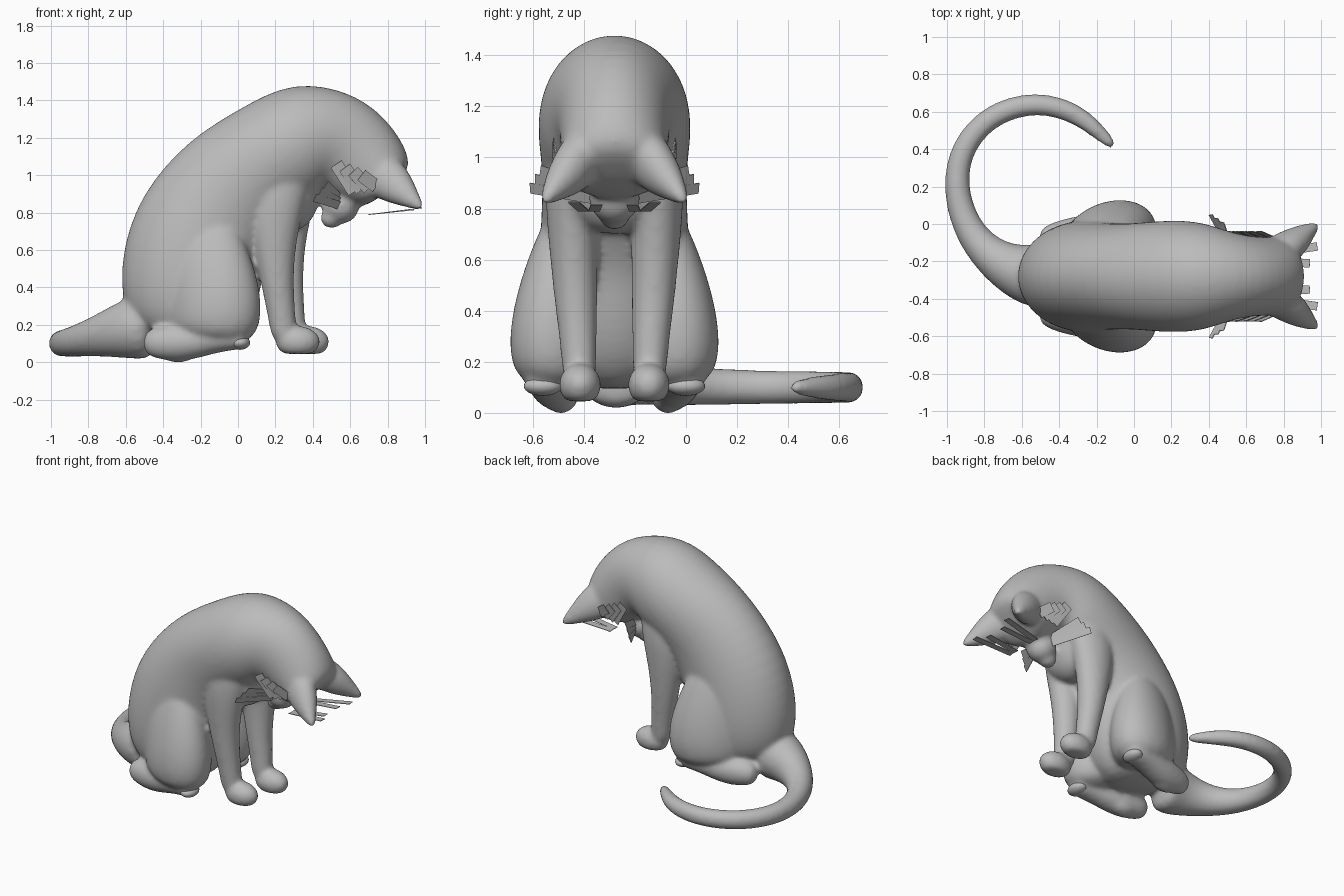
import bpy, bmesh, math
from mathutils import Vector, Matrix

if "Cube" in bpy.data.objects:
    bpy.data.objects.remove(bpy.data.objects["Cube"])

MID = -0.28  # y of the cat's plane of symmetry

grey = bpy.data.materials.new("grey_fur")
grey.use_nodes = True
grey.diffuse_color = (0.5, 0.5, 0.5, 1)
grey.node_tree.nodes["Principled BSDF"].inputs["Base Color"].default_value = (0.5, 0.5, 0.5, 1)


def make(name, bm):
    bmesh.ops.recalc_face_normals(bm, faces=bm.faces)
    mesh = bpy.data.meshes.new(name)
    bm.to_mesh(mesh)
    bm.free()
    mesh.materials.append(grey)
    obj = bpy.data.objects.new(name, mesh)
    bpy.context.collection.objects.link(obj)
    return obj


def smooth(obj):
    for p in obj.data.polygons:
        p.use_smooth = True
    return obj


def loft(name, rings, side=(0, 1, 0), count=16):
    """Elliptical rings (centre, thickness, width) along a path."""
    bm = bmesh.new()
    centres = [Vector(r[:3]) for r in rings]
    loops = []
    for i, r in enumerate(rings):
        t = (centres[min(i + 1, len(rings) - 1)] - centres[max(i - 1, 0)]).normalized()
        s = Vector(side)
        s = (s - t * s.dot(t)).normalized()
        n = s.cross(t)
        angles = [math.tau * k / count for k in range(count)]
        loops.append([bm.verts.new(centres[i] + n * r[3] * math.cos(a) + s * r[4] * math.sin(a))
                      for a in angles])
    for a, b in zip(loops, loops[1:]):
        for k in range(count):
            m = (k + 1) % count
            bm.faces.new((a[k], a[m], b[m], b[k]))
    bm.faces.new(loops[0])
    bm.faces.new(loops[-1])
    obj = smooth(make(name, bm))
    sub = obj.modifiers.new("round", 'SUBSURF')
    sub.levels = sub.render_levels = 2
    return obj


def ball(name, centre, radii):
    bm = bmesh.new()
    bmesh.ops.create_uvsphere(bm, u_segments=24, v_segments=14, radius=1)
    bm.transform(Matrix.Translation(centre) @ Matrix.Diagonal((*radii, 1)))
    return smooth(make(name, bm))


def plate(name, start, end, width, across):
    """Thin strip of fur from start to end."""
    a, b = Vector(start), Vector(end)
    d = (b - a).normalized()
    w = Vector(across)
    w = (w - d * w.dot(d)).normalized()
    frame = Matrix((d, w, d.cross(w))).transposed().to_4x4()
    bm = bmesh.new()
    bmesh.ops.create_cube(bm, size=1)
    bm.transform(Matrix.Translation((a + b) / 2) @ frame
                 @ Matrix.Diagonal(((b - a).length, width, 0.004, 1)))
    return make(name, bm)


# torso, neck and bowed head in one sweep: x, z, thickness, width
spine = [(-.30, .10, .24, .20), (-.27, .25, .36, .30), (-.25, .50, .395, .31),
         (-.19, .72, .39, .295), (-.02, .95, .355, .285), (.18, 1.10, .315, .31),
         (.37, 1.20, .33, .30), (.54, 1.18, .285, .23), (.66, 1.08, .255, .215),
         (.76, .98, .21, .215), (.81, .92, .15, .215)]
parts = [loft("torso", [(x, MID, z, t, w) for x, z, t, w in spine])]

# full chest, muzzle and chin
parts.append(ball("chest", (.28, MID, .90), (.155, .22, .20)))
parts.append(ball("muzzle", (.55, MID, .84), (.10, .10, .10)))
parts.append(ball("chin", (.50, MID, .77), (.06, .06, .055)))

# curled tail
tail = [(-.45, -.28, .20, .20), (-.60, -.27, .175, .16), (-.77, -.18, .135, .105),
        (-.90, -.02, .105, .08), (-.96, .20, .10, .07), (-.925, .41, .10, .067),
        (-.77, .59, .10, .065), (-.52, .66, .10, .062), (-.31, .595, .10, .057),
        (-.19, .495, .10, .045), (-.10, .405, .10, .025)]
parts.append(loft("tail", [(x, y, z, r, r) for x, y, z, r in tail], side=(0, 0, 1)))

for sign, label in ((-1, "right"), (1, "left")):
    step = 0.025 * sign

    def at(x, off, z):
        return (x, MID + sign * off, z)

    # thigh, wider toward the knee
    thigh = [(-.22, .11, .80, .20, .11), (-.20, .15, .62, .25, .155), (-.15, .185, .42, .275, .195),
             (-.13, .205, .25, .285, .205), (-.15, .20, .10, .24, .17)]
    parts.append(loft(label + "_thigh", [(*at(x, o, z), t, w) for x, o, z, t, w in thigh],
                      side=(-.45 * sign, 1, 0)))

    # front leg, blending into the shoulder
    leg = [(.24, .12, 1.14, .17, .09), (.235, .15, 1.0, .185, .115), (.222, .165, .82, .155, .11),
           (.22, .16, .62, .115, .095), (.235, .15, .42, .088, .085), (.26, .14, .24, .075, .07),
           (.275, .135, .10, .07, .07)]
    parts.append(loft(label + "_front_leg", [(*at(x + step, o, z), t, w) for x, o, z, t, w in leg]))

    # front paw with a flat sole
    paw = ball(label + "_front_paw", at(.345 + step, .135, .11), (.12, .083, .085))
    for v in paw.data.vertices:
        v.co.z = max(v.co.z, .045)
    parts.append(paw)

    # hind foot, heel to toes
    foot = [(-.51, .20, .10, .06, .05), (-.42, .21, .105, .095, .085), (-.28, .23, .105, .105, .10),
            (-.12, .26, .13, .08, .09), (0, .28, .12, .055, .075), (.05, .28, .11, .035, .06)]
    parts.append(loft(label + "_hind_foot", [(*at(x, o, z), t, w) for x, o, z, t, w in foot]))
    parts.append(ball(label + "_heel", at(-.32, .21, .07), (.11, .07, .072)))
    ball(label + "_hind_toes", at(.01, .28, .105), (.055, .075, .038))

    # pointed ear flaring out of the crown
    ear = [(.73, .11, 1.03, .11, .09), (.80, .145, .98, .125, .09),
           (.865, .19, .925, .095, .08), (.935, .245, .865, .05, .045), (.99, .28, .82, .014, .014)]
    parts.append(loft(label + "_ear", [(*at(x, o, z), t, w) for x, o, z, t, w in ear]))

    # cheek whiskers, brow whiskers and cheek tufts
    for k in range(3):
        plate(f"{label}_whisker_{k}", at(.54, .09, .84 + .02 * k),
              at(.41 + .03 * k, .33 - .02 * k, .88 + .035 * k), .045, (.5, 0, 1))
    for k in range(2):
        plate(f"{label}_brow_{k}", at(.70, .08 + .04 * k, .79),
              at(.94 + .04 * k, .07 + .09 * k, .815 + .01 * k), .045, (0, 1, 0))
    for k in range(4):
        plate(f"{label}_cheek_tuft_{k}", at(.74 - .04 * k, .205, .94 - .01 * k),
              at(.66 - .045 * k, .24, 1.0 + .02 * k), .07, (1, 0, 1))

# weld the large masses into one soft body
bpy.context.view_layer.update()
depsgraph = bpy.context.evaluated_depsgraph_get()
bm = bmesh.new()
for p in parts:
    bm.from_object(p, depsgraph)
for p in parts:
    bpy.data.objects.remove(p)
body = smooth(make("body", bm))
remesh = body.modifiers.new("weld", 'REMESH')
remesh.mode = 'VOXEL'
remesh.voxel_size = 0.014
remesh.use_smooth_shade = True
soft = body.modifiers.new("soften", 'SMOOTH')
soft.factor = 0.5
soft.iterations = 12
